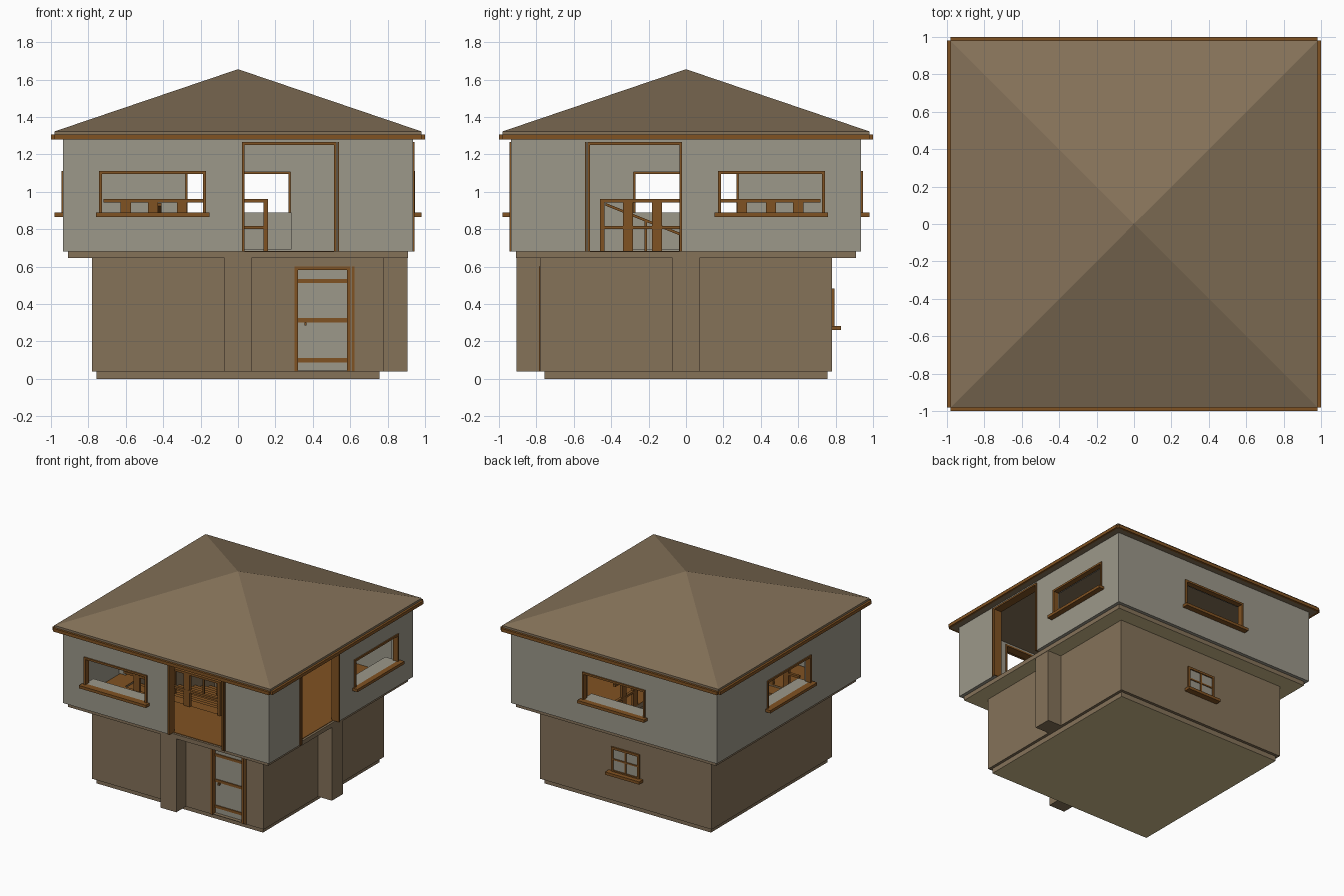
import bpy, bmesh
from mathutils import Vector

if "Cube" in bpy.data.objects:
    bpy.data.objects.remove(bpy.data.objects["Cube"])


def material(name, rgb):
    lin = [((c / 255 + 0.055) / 1.055) ** 2.4 for c in rgb]
    m = bpy.data.materials.new(name)
    m.diffuse_color = (*lin, 1)
    m.use_nodes = True
    m.node_tree.nodes["Principled BSDF"].inputs["Base Color"].default_value = m.diffuse_color
    return m


WALL = material("grey plaster", (156, 152, 138))
EARTH = material("brown stone", (133, 114, 89))
WOOD = material("wood", (128, 82, 34))
SAND = material("pale sand", (205, 188, 138))


def boxes(name, items, mat):
    """One object made of boxes given as (x0, x1, y0, y1, z0, z1)."""
    bm = bmesh.new()
    for x0, x1, y0, y1, z0, z1 in items:
        vs = bmesh.ops.create_cube(bm, size=1)["verts"]
        for v in vs:
            v.co = Vector((x1 if v.co.x > 0 else x0,
                           y1 if v.co.y > 0 else y0,
                           z1 if v.co.z > 0 else z0))
    bmesh.ops.recalc_face_normals(bm, faces=bm.faces)
    me = bpy.data.meshes.new(name)
    bm.to_mesh(me)
    bm.free()
    me.materials.append(mat)
    ob = bpy.data.objects.new(name, me)
    bpy.context.collection.objects.link(ob)
    return ob


def cut(ob, items):
    """Cut boxes out of an object, one after the other."""
    for it in items:
        cutter = boxes("cutter", [it], ob.data.materials[0])
        cutter.hide_render = True
        mod = ob.modifiers.new("cut", "BOOLEAN")
        mod.operation, mod.solver, mod.object = "DIFFERENCE", "EXACT", cutter
        dg = bpy.context.evaluated_depsgraph_get()
        me = bpy.data.meshes.new_from_object(ob.evaluated_get(dg))
        ob.modifiers.clear()
        ob.data = me
        bpy.data.objects.remove(cutter)


def paint_underside(ob, mat):
    """Give the faces that look down another colour."""
    ob.data.materials.append(mat)
    slot = len(ob.data.materials) - 1
    for p in ob.data.polygons:
        if p.normal.z < -.5:
            p.material_index = slot


def place(side, u0, u1, d0, d1, z0, z1):
    """Box on a side: u runs along the wall, d is the distance outwards."""
    if side in ("front", "left"):
        d0, d1 = -d1, -d0
    if side in ("front", "back"):
        return (u0, u1, d0, d1, z0, z1)
    return (d0, d1, u0, u1, z0, z1)


def frame(side, u0, u1, z0, z1, d0, d1, w, bottom=True):
    """Rectangular frame, with or without the bottom bar."""
    out = [place(side, u0, u0 + w, d0, d1, z0, z1),
           place(side, u1 - w, u1, d0, d1, z0, z1),
           place(side, u0 + w, u1 - w, d0, d1, z1 - w, z1)]
    if bottom:
        out.append(place(side, u0 + w, u1 - w, d0, d1, z0, z0 + w))
    return out


# Lower storey: plinth, hollow walls, two buttresses and the overhanging slab
plinth = boxes("plinth", [(-.757, .757, -.757, .757, 0, .04)], EARTH)
paint_underside(plinth, SAND)
lower = boxes("lower_walls", [(-.78, .78, -.78, .78, .04, .646)], EARTH)
cut(lower, [(-.72, .72, -.72, .72, .06, .7), (.31, .595, -.9, -.7, .045, .59)])
boxes("buttresses", [place(s, -.073, .073, .775, .905, .04, .646) for s in ("front", "right")], EARTH)
STAIRWELL = (-.72, .14, -.44, .7, .5, .8)
slab = boxes("overhang_slab", [(-.908, .908, -.908, .908, .645, .68)], EARTH)
cut(slab, [STAIRWELL])
paint_underside(slab, SAND)
floor = boxes("upper_floor", [(-.89, .89, -.89, .89, .675, .684)], WOOD)
cut(floor, [STAIRWELL])

# Upper storey walls with openings
WINDOWS = [("front", -.742, -.17), ("right", .17, .742), ("back", -.285, .285), ("left", -.285, .285)]
DOORWAYS = [("front", .022, .526), ("right", -.526, -.022)]
upper = boxes("upper_walls", [(-.935, .935, -.935, .935, .68, 1.28)], WALL)
cut(upper, [(-.88, .88, -.88, .88, .6, 1.4)]
    + [place(s, a + .005, b - .005, .8, 1, .888, 1.105) for s, a, b in WINDOWS]
    + [place(s, a + .005, b - .005, .8, 1, .6, 1.26) for s, a, b in DOORWAYS])

# Window frames, sills, inner ledges and doorway frames
for s, a, b in WINDOWS:
    boxes(s + "_window_frame", frame(s, a, b, .88, 1.112, .9, .945, .016, False), WOOD)
    boxes(s + "_window_sill", [place(s, a - .018, b + .018, .925, .98, .865, .888)], WOOD)
    boxes(s + "_window_ledge", [place(s, a, b, .82, .89, .69, .888)], WALL)
for s, a, b in DOORWAYS:
    c = .536 if s == "front" else -.536
    boxes(s + "_doorway_frame", frame(s, a, b, .68, 1.265, .875, .944, .014, False)
          + [place(s, c - .004, c + .004, .93, .944, .68, 1.265)], WOOD)

# Lower front door, set back in its frame
boxes("door_panel", [(.31, .595, -.75, -.735, .04, .59)], WALL)
boxes("door_frame", frame("front", .302, .601, .04, .6, .73, .787, .018, False)
      + [(.609, .622, -.787, -.775, .04, .6)], WOOD)
boxes("door_bars", [(.32, .583, -.757, -.74, z, z + .022) for z in (.088, .302, .511)], WOOD)
boxes("door_handle", [(.355, .367, -.77, -.74, .285, .302)], WOOD)

# Small paned window on the back of the lower storey
boxes("small_window_panes", [place("back", -.12, .12, .77, .783, .28, .475)], WALL)
boxes("small_window_frame", frame("back", -.128, .128, .275, .482, .775, .793, .018)
      + [place("back", -.007, .007, .775, .79, .28, .475),
         place("back", -.12, .12, .775, .79, .376, .388)], WOOD)
boxes("small_window_sill", [place("back", -.155, .155, .775, .83, .26, .283)], WOOD)

# Railing around the stairwell
rail = []
for z in (.8, .943):
    rail += [(-.72, .16, -.46, -.437, z, z + .018), (.137, .16, -.44, .72, z, z + .018)]
rail += [(x - .027, x + .027, -.459, -.438, .68, .95) for x in (-.6, -.455, -.3, -.145)]
rail += [(.138, .159, y - .027, y + .027, .68, .95) for y in (-.31, -.155, 0, .155, .3, .455, .6)]
rail.append((.137, .16, -.46, -.437, .68, .96))
boxes("railing", rail, WOOD)

# Stairs going down towards the back, with a sloping handrail
boxes("stairs", [(-.72, .1, -.44 + .1 * i, -.33 + .1 * i, .57 - .04 * i, .67 - .04 * i)
                 for i in range(11)], WOOD)
handrail = boxes("stair_handrail", [(-.43, -.41, -.43, .66, .925, .94)], WOOD)
for v in handrail.data.vertices:
    v.co.z -= .4 * (v.co.y + .43)
boxes("handrail_posts", [(-.428, -.412, y - .007, y + .007, .6 - .4 * (y + .43), .93 - .4 * (y + .43))
                         for y in (-.215, -.03, .155, .34, .525)], WOOD)

# Eaves boards around a hipped roof with a thin edge
E = .982
boxes("eaves_boards", [place(s, -E, E, E - .003, 1, 1.28, 1.306)
                       for s in ("front", "right", "back", "left")], WOOD)
boxes("roof_edge", [(-E, E, -E, E, 1.28, 1.323)], EARTH)
bm = bmesh.new()
base = [bm.verts.new((x, y, 1.322)) for x, y in ((-E, -E), (E, -E), (E, E), (-E, E))]
top = bm.verts.new((0, 0, 1.655))
for i in range(4):
    bm.faces.new((base[i], base[(i + 1) % 4], top))
bm.faces.new(base[::-1])
me = bpy.data.meshes.new("roof")
bm.to_mesh(me)
bm.free()
me.materials.append(EARTH)
bpy.context.collection.objects.link(bpy.data.objects.new("roof", me))
